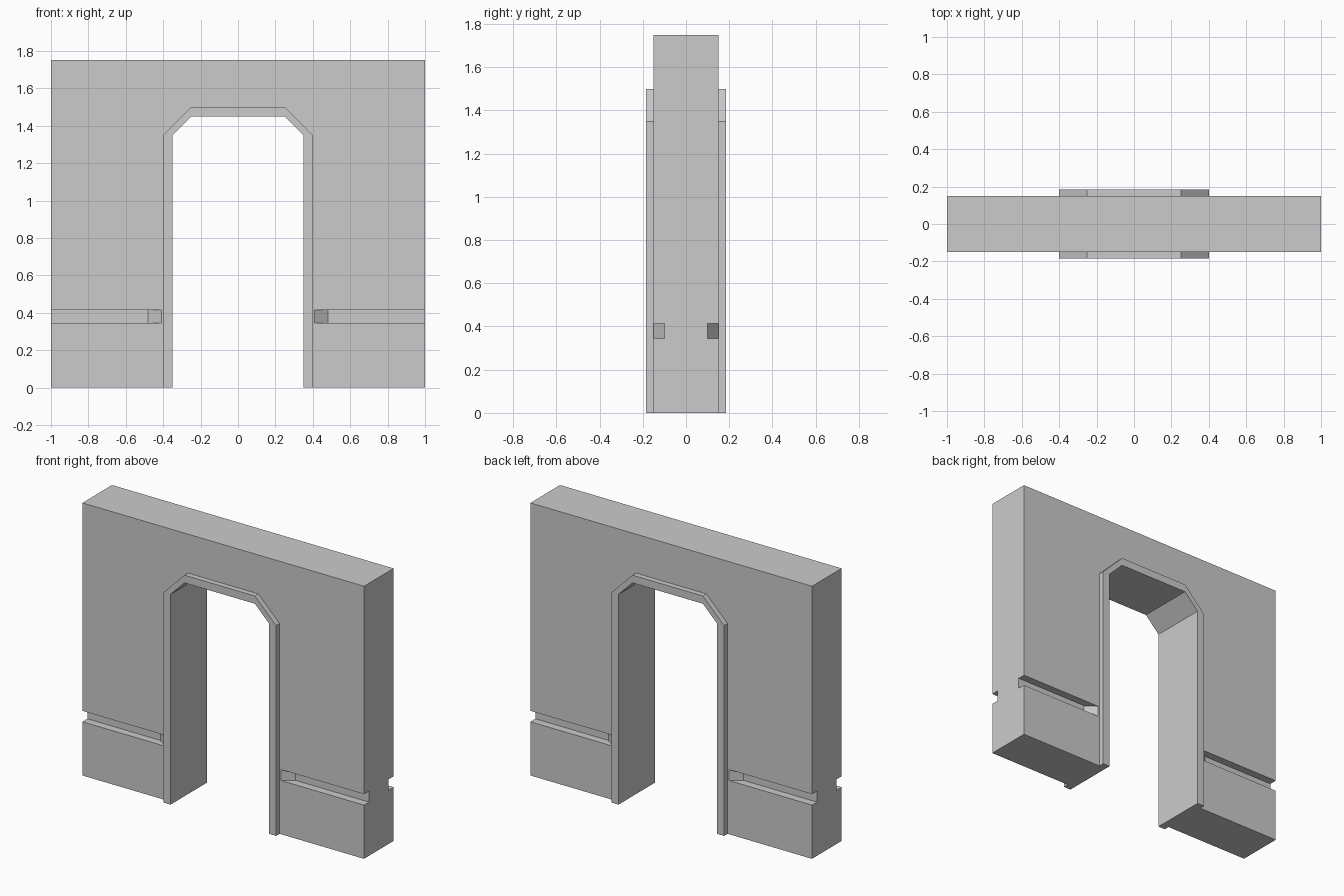
import bpy, bmesh
from mathutils import Vector

if "Cube" in bpy.data.objects:
    bpy.data.objects.remove(bpy.data.objects["Cube"])


def prisms(name, parts):
    """One object made of prisms; each part is (profile points, extrusion vector)."""
    bm = bmesh.new()
    for points, vec in parts:
        face = bm.faces.new([bm.verts.new(p) for p in points])
        moved = bmesh.ops.extrude_face_region(bm, geom=[face])["geom"]
        verts = [v for v in moved if isinstance(v, bmesh.types.BMVert)]
        bmesh.ops.translate(bm, verts=verts, vec=Vector(vec))
    bmesh.ops.recalc_face_normals(bm, faces=bm.faces[:])
    mesh = bpy.data.meshes.new(name)
    bm.to_mesh(mesh)
    bm.free()
    obj = bpy.data.objects.new(name, mesh)
    bpy.context.collection.objects.link(obj)
    return obj


def arch(half, top):
    """Doorway outline with chamfered corners, from left foot to right foot."""
    return [(-half, 0), (-half, 1.35), (-0.25, top),
            (0.25, top), (half, 1.35), (half, 0)]


def front_profile(points, half_depth):
    return [(x, -half_depth, z) for x, z in points], (0, 2 * half_depth, 0)


outer, inner = arch(0.40, 1.50), arch(0.35, 1.45)

# Wall with the doorway left open
wall = prisms("wall", [front_profile(
    [(-1, 0), (-1, 1.75), (1, 1.75), (1, 0)] + outer[::-1], 0.15)])

# Raised chamfered surround, proud of the wall on both sides
prisms("door_surround", [front_profile(outer + inner[::-1], 0.185)])

# Horizontal grooves, ramping out to the surface beside the door
groove = [(1.1, 0.10), (0.48, 0.10), (0.41, 0.15), (0.34, 0.20), (1.1, 0.20)]
cutter = prisms("groove_cutter", [
    ([(sx * x, sy * y, 0.345) for x, y in groove], (0, 0, 0.07))
    for sx in (-1, 1) for sy in (-1, 1)])
cutter.hide_render = True
cutter.hide_viewport = True

cut = wall.modifiers.new("grooves", "BOOLEAN")
cut.operation = "DIFFERENCE"
cut.solver = "EXACT"
cut.object = cutter
